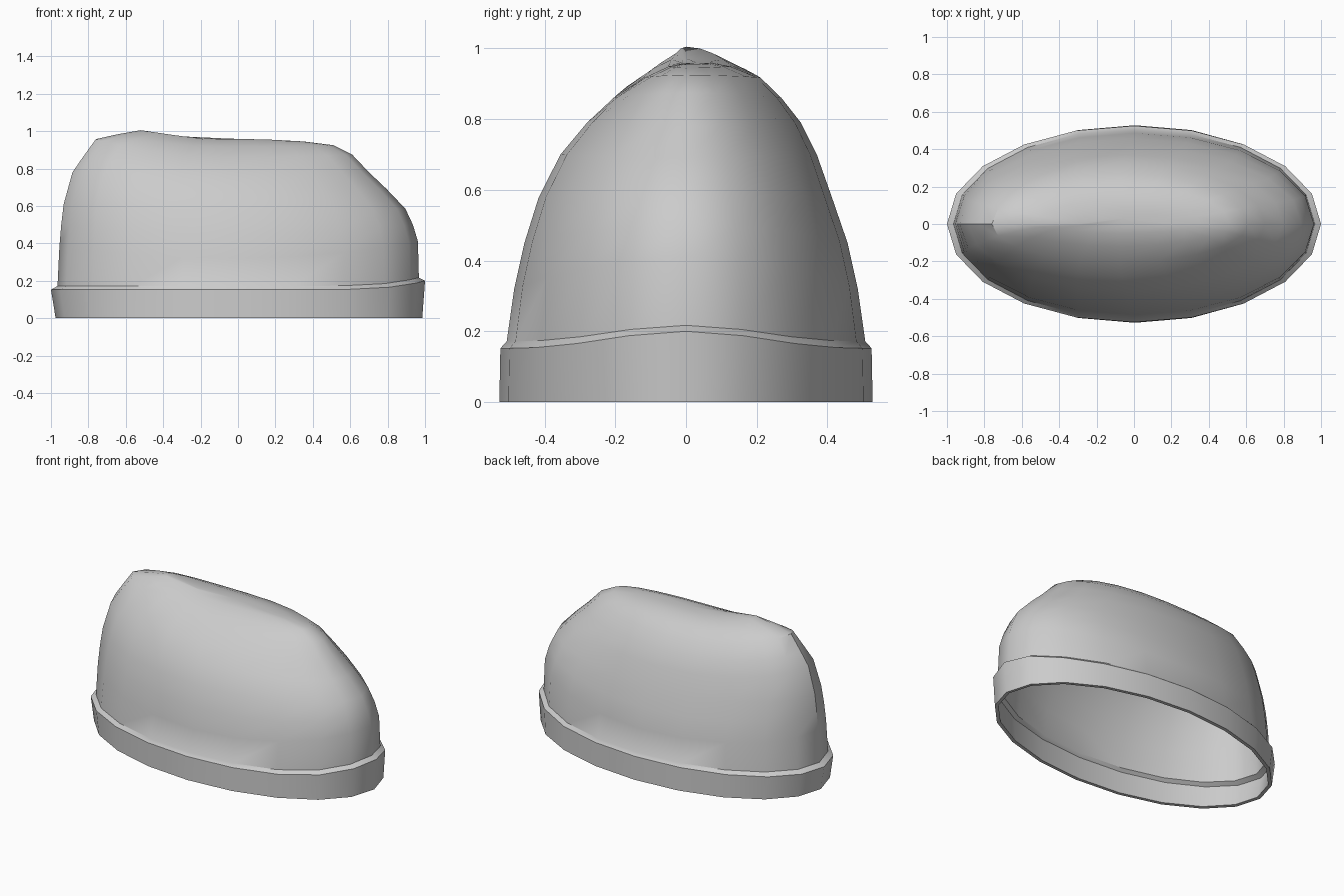
import bpy, bmesh, math

if "Cube" in bpy.data.objects:
    bpy.data.objects.remove(bpy.data.objects["Cube"])

SIDES = 20

# Rings from hem to crown:
# left x, left z, right x, right z, front y, back y, side z, exponent of end rise
rings = [
    (-.975, 0, .985, 0, .528, .528, 0, 2),            # band hem
    (-1.0, .152, 1.0, .20, .525, .525, .152, 6),      # band top edge
    (-.965, .172, .967, .217, .507, .507, .172, 6),   # step into the crown
    (-.955, .38, .962, .41, .486, .486, .32, 2),
    (-.945, .50, .935, .50, .457, .457, .45, 2),
    (-.932, .61, .895, .585, .417, .413, .578, 2),
    (-.885, .78, .795, .69, .355, .37, .70, 2),
    (-.83, .86, .70, .78, .28, .325, .79, 2),
    (-.76, .957, .61, .875, .205, .27, .86, 2),
    (-.65, .982, .51, .925, .12, .21, .918, 2),
    (-.52, 1.005, .35, .945, .05, .13, .95, 2),
    (-.30, .972, .18, .954, .01, .08, .958, 2),
]


def ring_point(ring, a):
    xl, zl, xr, zr, yf, yb, zm, p = ring
    c, s = math.cos(a), math.sin(a)
    x = (xl + xr) / 2 + (xr - xl) / 2 * c
    y = s * (yb if s > 0 else yf)
    z = zm + ((zr if c > 0 else zl) - zm) * abs(c) ** p
    return x, y, z


# Hat shell: band, step and crown
bm = bmesh.new()
loops = [[bm.verts.new(ring_point(r, 2 * math.pi * i / SIDES)) for i in range(SIDES)]
         for r in rings]
for lo, hi in zip(loops, loops[1:]):
    for i in range(SIDES):
        j = (i + 1) % SIDES
        bm.faces.new((lo[i], lo[j], hi[j], hi[i]))

# Close the crown
top = bm.verts.new((-.05, .03, .96))
for i in range(SIDES):
    bm.faces.new((loops[-1][i], loops[-1][(i + 1) % SIDES], top))

mesh = bpy.data.meshes.new("cap")
bm.to_mesh(mesh)
bm.free()
cap = bpy.data.objects.new("cap", mesh)
bpy.context.collection.objects.link(cap)

# Cloth thickness, inward
solid = cap.modifiers.new("thickness", 'SOLIDIFY')
solid.thickness = 0.022
solid.offset = -1

bpy.context.view_layer.objects.active = cap
cap.select_set(True)
bpy.ops.object.modifier_apply(modifier=solid.name)
bpy.ops.object.shade_smooth_by_angle(angle=math.radians(35))
